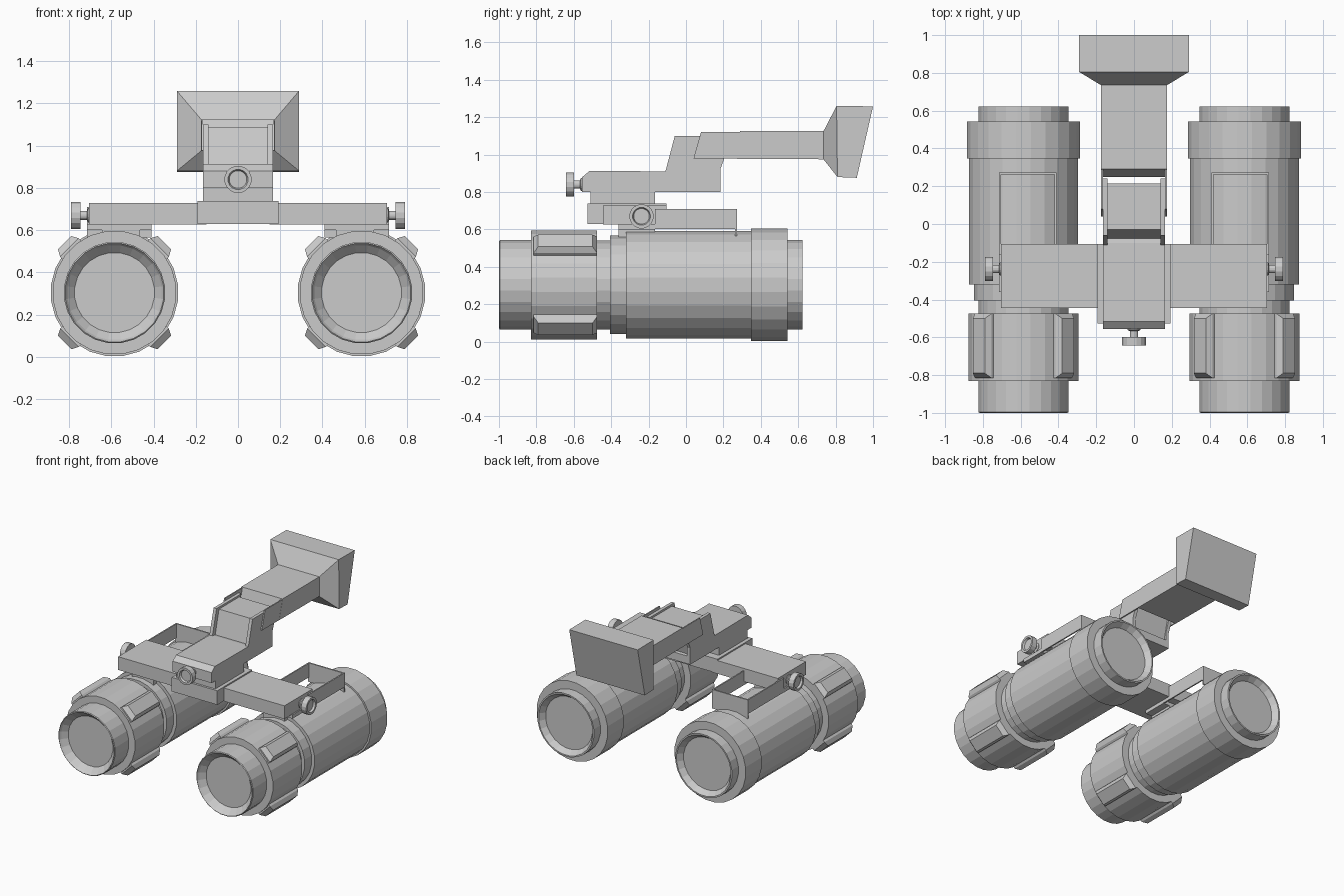
import bpy, bmesh, math
from mathutils import Vector, Matrix

if "Cube" in bpy.data.objects:
    bpy.data.objects.remove(bpy.data.objects["Cube"])


def finish(name, bm):
    bmesh.ops.recalc_face_normals(bm, faces=bm.faces[:])
    me = bpy.data.meshes.new(name)
    bm.to_mesh(me)
    bm.free()
    ob = bpy.data.objects.new(name, me)
    bpy.context.collection.objects.link(ob)
    return ob


def loft(name, rings, mat=None):
    """Skin a list of equal-length point loops and cap both ends."""
    bm = bmesh.new()
    vs = [[bm.verts.new(p) for p in r] for r in rings]
    n = len(rings[0])
    for a, b in zip(vs, vs[1:]):
        for i in range(n):
            j = (i + 1) % n
            bm.faces.new((a[i], a[j], b[j], b[i]))
    bm.faces.new(vs[0])
    bm.faces.new(vs[-1])
    if mat:
        bm.transform(mat)
    return finish(name, bm)


def prism(name, prof, x0, x1):
    """Extrude a (y, z) side profile across x."""
    return loft(name, [[(x, y, z) for y, z in prof] for x in (x0, x1)])


def box(name, x0, x1, y0, y1, z0, z1):
    return prism(name, [(y0, z0), (y1, z0), (y1, z1), (y0, z1)], x0, x1)


def lathe(name, prof, mat, n=24):
    """Revolve (radius, y) pairs about the y axis."""
    ang = [2 * math.pi * (i + 0.5) / n for i in range(n)]
    return loft(name, [[(r * math.cos(a), y, r * math.sin(a)) for a in ang]
                       for r, y in prof], mat)


def rect(x, y0, z0, y1, z1):
    return [(-x, y0, z0), (x, y0, z0), (x, y1, z1), (-x, y1, z1)]


CX, CZ = 0.585, 0.304
TUBE = [(0.19, -0.95), (0.225, -0.985), (0.235, -1.0), (0.241, -0.995), (0.241, -0.83),
        (0.294, -0.83), (0.294, -0.475), (0.24, -0.475), (0.24, -0.405),
        (0.265, -0.405), (0.265, -0.32), (0.29, -0.32), (0.29, 0.348),
        (0.303, 0.348), (0.303, 0.543), (0.241, 0.543), (0.241, 0.622),
        (0.23, 0.622), (0.2, 0.58)]
KNOB = [(0.042, 0.015), (0.048, 0.0), (0.065, 0.0), (0.065, 0.043), (0.022, 0.043),
        (0.022, 0.075), (0.035, 0.08), (0.035, 0.11)]

for s, side in ((-1, "left"), (1, "right")):
    # stepped optical tube with recessed lenses
    lathe(side + "_tube", TUBE, Matrix.Translation((s * CX, 0, CZ)))

    # four chamfered grips around the focus ring
    for k in range(4):
        m = Matrix.Translation((s * CX, -0.645, CZ)) @ Matrix.Rotation(
            math.pi / 4 + k * math.pi / 2, 4, 'Y')
        rings = [[(-w, -l, h), (w, -l, h), (w, l, h), (-w, l, h)]
                 for w, l, h in ((0.062, 0.17, 0.26), (0.062, 0.17, 0.302), (0.045, 0.145, 0.334))]
        loft(side + "_grip", rings, m)

    def sbox(name, x0, x1, *r):
        a, b = sorted((s * x0, s * x1))
        return box(side + name, a, b, *r)

    # saddle joining tube and bridge, and the open strap behind it
    sbox("_saddle", 0.41, 0.715, -0.36, -0.165, 0.60, 0.63)
    sbox("_saddle_foot", 0.465, 0.645, -0.36, -0.165, 0.54, 0.61)
    sbox("_strap_inner", 0.41, 0.42, -0.165, 0.27, 0.602, 0.71)
    sbox("_strap_outer", 0.705, 0.715, -0.165, 0.27, 0.602, 0.71)
    sbox("_strap_rear", 0.41, 0.715, 0.262, 0.273, 0.565, 0.71)

    # bridge arm and its end knob
    sbox("_bridge", 0.15, 0.705, -0.445, -0.105, 0.627, 0.728)
    lathe(side + "_knob", KNOB, Matrix.Translation((s * 0.79, -0.238, 0.67))
          @ Matrix.Rotation(s * math.pi / 2, 4, 'Z'), 16)

    # fork plates of the hinge and the thin ears of the upper arm
    for name, prof, x0, x1 in (
            ("_fork_plate", [(-0.12, 0.80), (0.185, 0.80), (0.185, 0.925), (0.205, 0.98),
                             (0.24, 1.10), (-0.06, 1.10), (-0.11, 0.91)], 0.14, 0.165),
            ("_arm_ear", [(0.04, 0.978), (0.35, 0.978), (0.35, 1.12), (0.08, 1.12)], 0.165, 0.174)):
        prism(side + name, prof, s * x0, s * x1)

# central block, riser and lower arm
box("bridge_centre", -0.193, 0.193, -0.527, -0.105, 0.63, 0.738)
box("riser", -0.165, 0.165, -0.51, -0.165, 0.73, 0.805)
prism("lower_arm", [(-0.555, 0.80), (-0.09, 0.80), (0.185, 0.80), (0.185, 0.86),
                    (-0.10, 0.91), (-0.515, 0.913), (-0.555, 0.88)], -0.165, 0.165)
prism("hinge_block", [(-0.09, 0.85), (0.16, 0.85), (0.215, 1.085), (-0.03, 1.085)], -0.142, 0.142)
lathe("front_knob", KNOB, Matrix.Translation((0, -0.642, 0.84)), 16)

# upper arm
prism("upper_arm", [(0.25, 0.978), (0.74, 0.975), (0.74, 1.125), (0.29, 1.125)], -0.175, 0.175)

# flared mounting shoe with slanted rear face
loft("shoe", [rect(0.175, 0.735, 0.975, 0.735, 1.125),
              rect(0.29, 0.81, 0.88, 0.805, 1.26),
              rect(0.29, 0.913, 0.876, 1.0, 1.258)])
